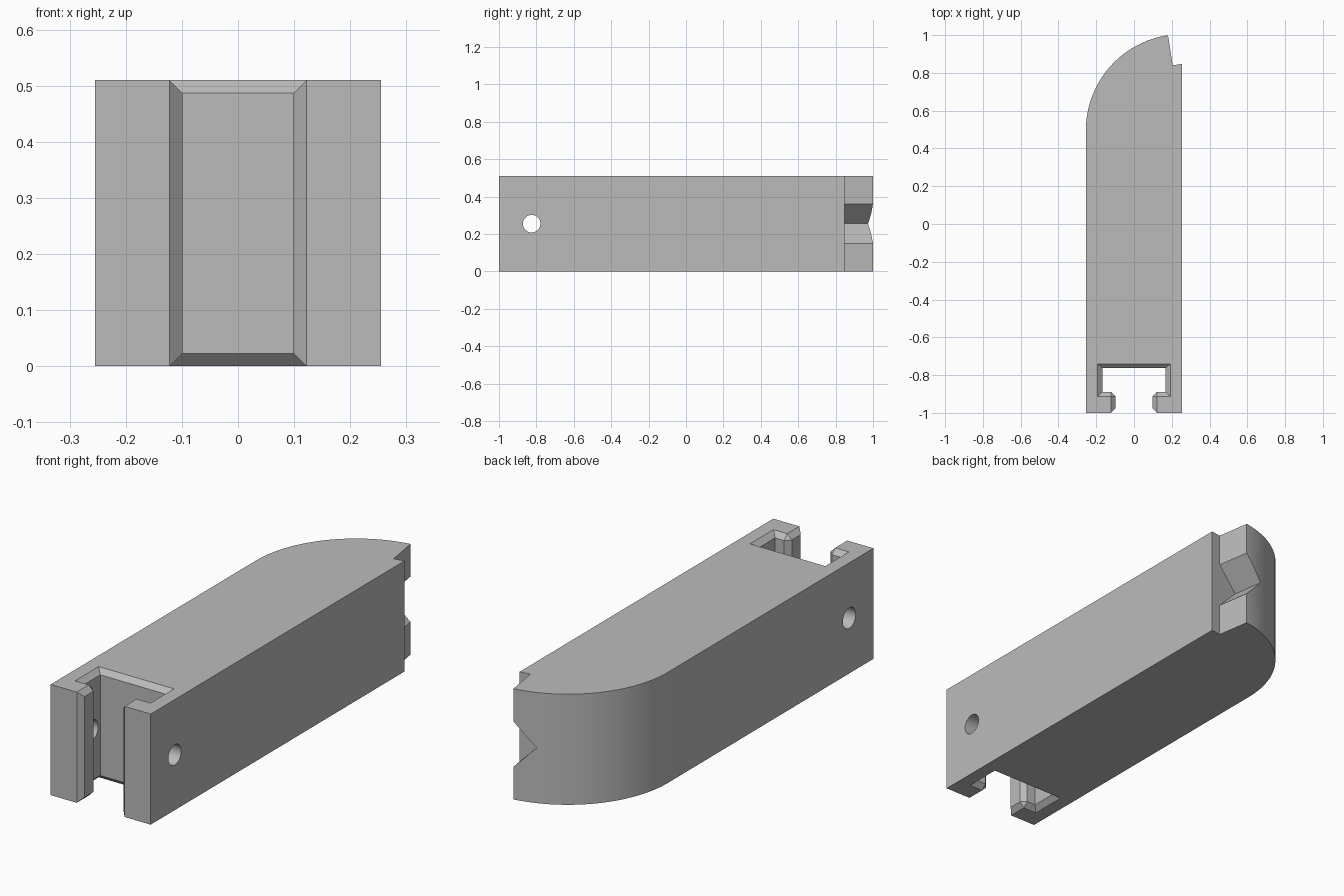
import bpy
import bmesh
from math import pi, radians, sin, cos, acos
from mathutils import Vector, Matrix

cube = bpy.data.objects.get("Cube")
if cube:
    bpy.data.objects.remove(cube, do_unlink=True)

HALF, HEIGHT = 0.255, 0.51
MID = HEIGHT / 2
CHAMFER = 0.023


def loft(name, rings):
    """Solid through a list of equal-length rings of 3D points."""
    bm = bmesh.new()
    loops = [[bm.verts.new(p) for p in ring] for ring in rings]
    n = len(loops[0])
    for a, b in zip(loops, loops[1:]):
        for i in range(n):
            j = (i + 1) % n
            bm.faces.new((a[i], a[j], b[j], b[i]))
    bm.faces.new(loops[0][::-1])
    bm.faces.new(loops[-1])
    bmesh.ops.remove_doubles(bm, verts=bm.verts, dist=1e-5)
    bmesh.ops.recalc_face_normals(bm, faces=bm.faces)
    mesh = bpy.data.meshes.new(name)
    bm.to_mesh(mesh)
    bm.free()
    obj = bpy.data.objects.new(name, mesh)
    bpy.context.collection.objects.link(obj)
    return obj


def at_height(profile, z):
    return [(x, y, z) for x, y in profile]


def activate(obj):
    bpy.ops.object.select_all(action='DESELECT')
    obj.select_set(True)
    bpy.context.view_layer.objects.active = obj


def cut(target, cutter):
    mod = target.modifiers.new(cutter.name, 'BOOLEAN')
    mod.operation, mod.solver, mod.object = 'DIFFERENCE', 'EXACT', cutter
    activate(target)
    bpy.ops.object.modifier_apply(modifier=mod.name)
    bpy.data.objects.remove(cutter, do_unlink=True)


# Body: long bar with one rounded back corner and a hooked tip
hook_root, hook_tip_x = Vector((0.205, 0.84)), 0.18
radius = 2 * HALF
arc_y = 0.495
end = acos((hook_tip_x - HALF) / radius)
steps = 32
outline = [(-HALF, -1), (HALF, -1), (HALF, 0.848), tuple(hook_root)]
for i in range(steps + 1):
    a = end + (pi - end) * i / steps
    outline.append((HALF + radius * cos(a), arc_y + radius * sin(a)))
body = loft("latch_bar", [at_height(outline, 0), at_height(outline, HEIGHT)])

# T-shaped slot, flared at its upper and lower rims
mouth, throat = 0.122, 0.122 - CHAMFER
inner = [(mouth, -1.1), (mouth, -1), (throat, -1 + CHAMFER), (throat, -0.912),
         (mouth, -0.889), (0.168, -0.889), (0.168, -0.763)]
rim = [(mouth, -1.1), (mouth, -1), (mouth, -1), (mouth, -0.912),
       (mouth, -0.912), (0.192, -0.912), (0.192, -0.74)]


def mirrored(half):
    return half + [(-x, y) for x, y in reversed(half)]


inner, rim = mirrored(inner), mirrored(rim)
levels = [(rim, -0.05), (rim, 0), (inner, CHAMFER),
          (inner, HEIGHT - CHAMFER), (rim, HEIGHT), (rim, HEIGHT + 0.05)]
cut(body, loft("slot_cutter", [at_height(p, z) for p, z in levels]))

# Cross pin hole through both cheeks
hole = [(-0.825 + 0.047 * cos(2 * pi * i / 32), MID + 0.047 * sin(2 * pi * i / 32))
        for i in range(32)]
cut(body, loft("pin_hole_cutter", [[(x, y, z) for y, z in hole] for x in (-0.4, 0.4)]))

# V groove running along the inner face of the hook
along = (Vector((hook_tip_x, 1.0)) - hook_root).normalized()
out = Vector((along.y, -along.x))
depth, extra = 0.105, 0.02
section = [(-depth, 0), (extra, depth + extra), (extra, -depth - extra)]
rings = []
for t in (0.001, 0.3):
    ring = []
    for o, dz in section:
        p = hook_root + along * t + out * o
        ring.append((p.x, p.y, MID + dz))
    rings.append(ring)
cut(body, loft("groove_cutter", rings))

# Single grey finish
grey = bpy.data.materials.new("plain_grey")
grey.use_nodes = True
colour = (0.5, 0.5, 0.5, 1)
grey.diffuse_color = colour
grey.node_tree.nodes["Principled BSDF"].inputs["Base Color"].default_value = colour
body.data.materials.clear()
body.data.materials.append(grey)

activate(body)
bpy.ops.object.shade_smooth_by_angle(angle=radians(30))
